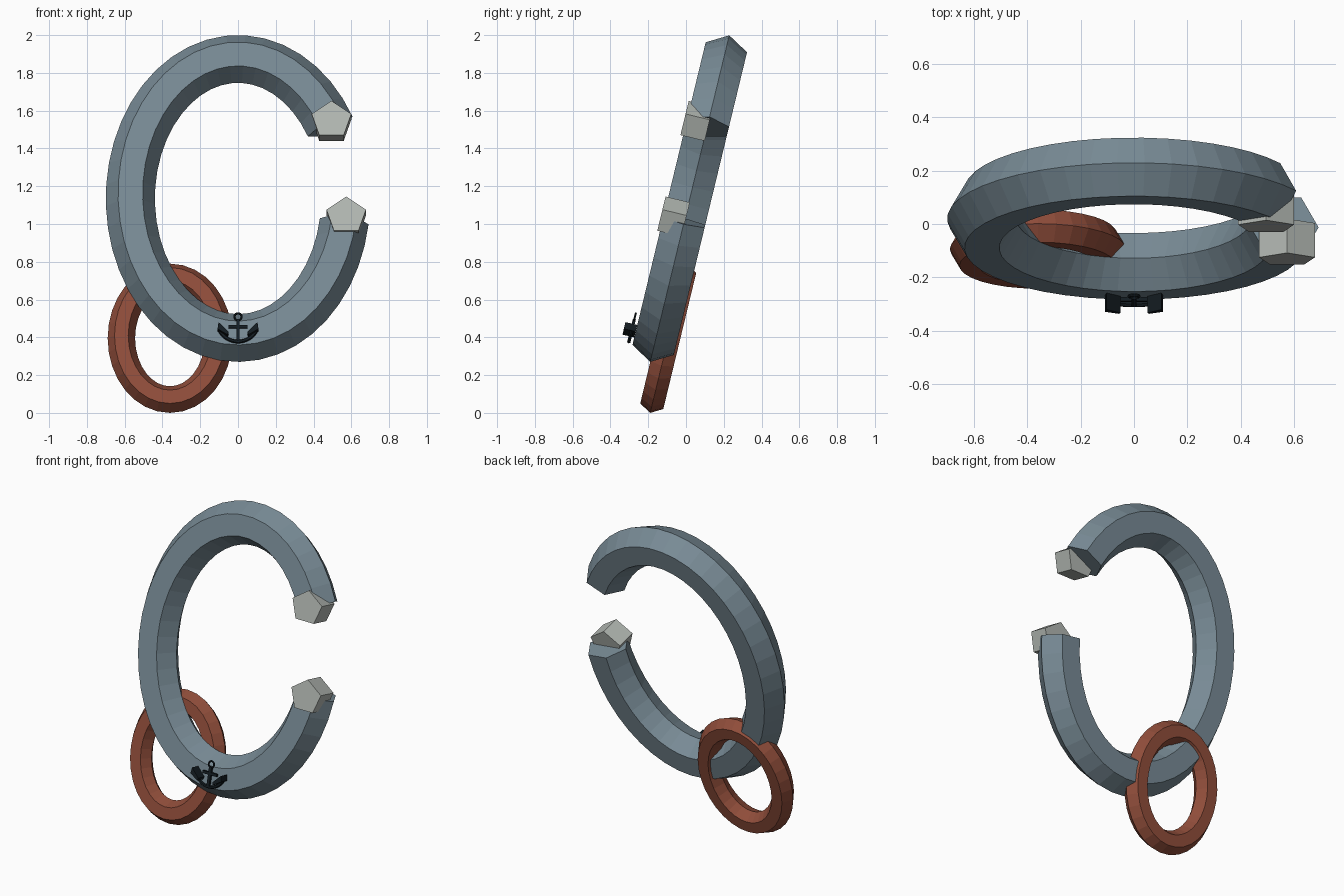
import bpy, bmesh
from math import sin, cos, pi, radians, hypot
from mathutils import Matrix, Vector

cube = bpy.data.objects.get("Cube")
if cube:
    bpy.data.objects.remove(cube, do_unlink=True)

# Leaning plane shared by every part: x across, y up the plane, z towards the front
PLANE = Matrix.Translation((0, 0.02, 1.135)) @ Matrix.Rotation(radians(76.4), 4, 'X')


def material(name, rgb):
    mat = bpy.data.materials.new(name)
    mat.use_nodes = True
    color = (*rgb, 1)
    mat.diffuse_color = color
    mat.node_tree.nodes["Principled BSDF"].inputs["Base Color"].default_value = color
    return mat


steel = material("blue grey steel", (0.19, 0.26, 0.305))
copper = material("copper red", (0.28, 0.075, 0.043))
stone = material("pale grey", (0.45, 0.48, 0.45))
iron = material("near black iron", (0.007, 0.012, 0.016))


def finish(name, bm, mat, origin):
    bmesh.ops.recalc_face_normals(bm, faces=bm.faces)
    mesh = bpy.data.meshes.new(name)
    bm.to_mesh(mesh)
    bm.free()
    mesh.materials.append(mat)
    obj = bpy.data.objects.new(name, mesh)
    bpy.context.collection.objects.link(obj)
    obj.matrix_world = PLANE @ Matrix.Translation(origin)
    return obj


def sweep(name, mat, origin, a, b, r, start=0, end=360, steps=36, sides=6):
    """Polygonal tube along an ellipse, closed for a full turn, capped otherwise."""
    bm = bmesh.new()
    closed = end - start == 360
    rings = []
    for i in range(steps if closed else steps + 1):
        t = radians(start + (end - start) * i / steps)
        out = Vector((cos(t) / a, sin(t) / b, 0)).normalized()
        mid = Vector((a * cos(t), b * sin(t), 0))
        rings.append([bm.verts.new(mid + out * r * cos(2 * pi * k / sides)
                                   + Vector((0, 0, r * sin(2 * pi * k / sides))))
                      for k in range(sides)])
    pairs = list(zip(rings, rings[1:]))
    if closed:
        pairs.append((rings[-1], rings[0]))
    else:
        bm.faces.new(rings[0])
        bm.faces.new(rings[-1])
    for p, q in pairs:
        for k in range(sides):
            n = (k + 1) % sides
            bm.faces.new((p[k], p[n], q[n], q[k]))
    return finish(name, bm, mat, origin)


def prism(name, mat, origin, outline, back, front):
    """Outline in the plane, extruded from back to front."""
    bm = bmesh.new()
    lo, hi = ([bm.verts.new((x, y, z)) for x, y in outline] for z in (back, front))
    bm.faces.new(lo)
    bm.faces.new(hi)
    for k in range(len(lo)):
        n = (k + 1) % len(lo)
        bm.faces.new((lo[k], lo[n], hi[n], hi[k]))
    return finish(name, bm, mat, origin)


def bar(name, x, low, high, depth):
    return prism(name, iron, ANCHOR, [(-x, low), (x, low), (x, high), (-x, high)],
                 -depth, depth)


# Open cuff and the closed link hanging behind it
sweep("open_ring", steel, (0, 0, 0), 0.57, 0.76, 0.13, 31, 350.6, 40)
sweep("hanging_link", copper, (-0.36, -0.746, -0.063), 0.2575, 0.334, 0.0725, steps=32)

# Pentagonal end caps
pentagon = [(0.11 * cos(radians(90 + 72 * k)), 0.103 * sin(radians(90 + 72 * k)))
            for k in range(5)]
for name, x, y in (("upper_end_cap", 0.495, 0.398), ("lower_end_cap", 0.573, -0.123)):
    prism(name, stone, (x, y, 0), pentagon, -0.005, 0.127)

# Anchor ornament on the front
ANCHOR = (0, -0.738, 0.135)
bar("anchor_shank", 0.009, -0.08, 0.047, 0.008)
bar("anchor_stock", 0.05, -0.002, 0.014, 0.008)
sweep("anchor_eye", iron, (0, -0.677, 0.135), 0.019, 0.019, 0.006, steps=16)
sweep("anchor_arms", iron, (0, -0.704, 0.135), 0.108, 0.108, 0.01, 206, 334, 16)
fluke = [(0.05, -0.03), (0.103, 0.022), (0.108, -0.014), (0.056, -0.046)]
for side, sign in (("left", 1), ("right", -1)):
    prism(side + "_anchor_fluke", iron, ANCHOR,
          [(sign * x, y) for x, y in fluke], -0.022, 0.042)
